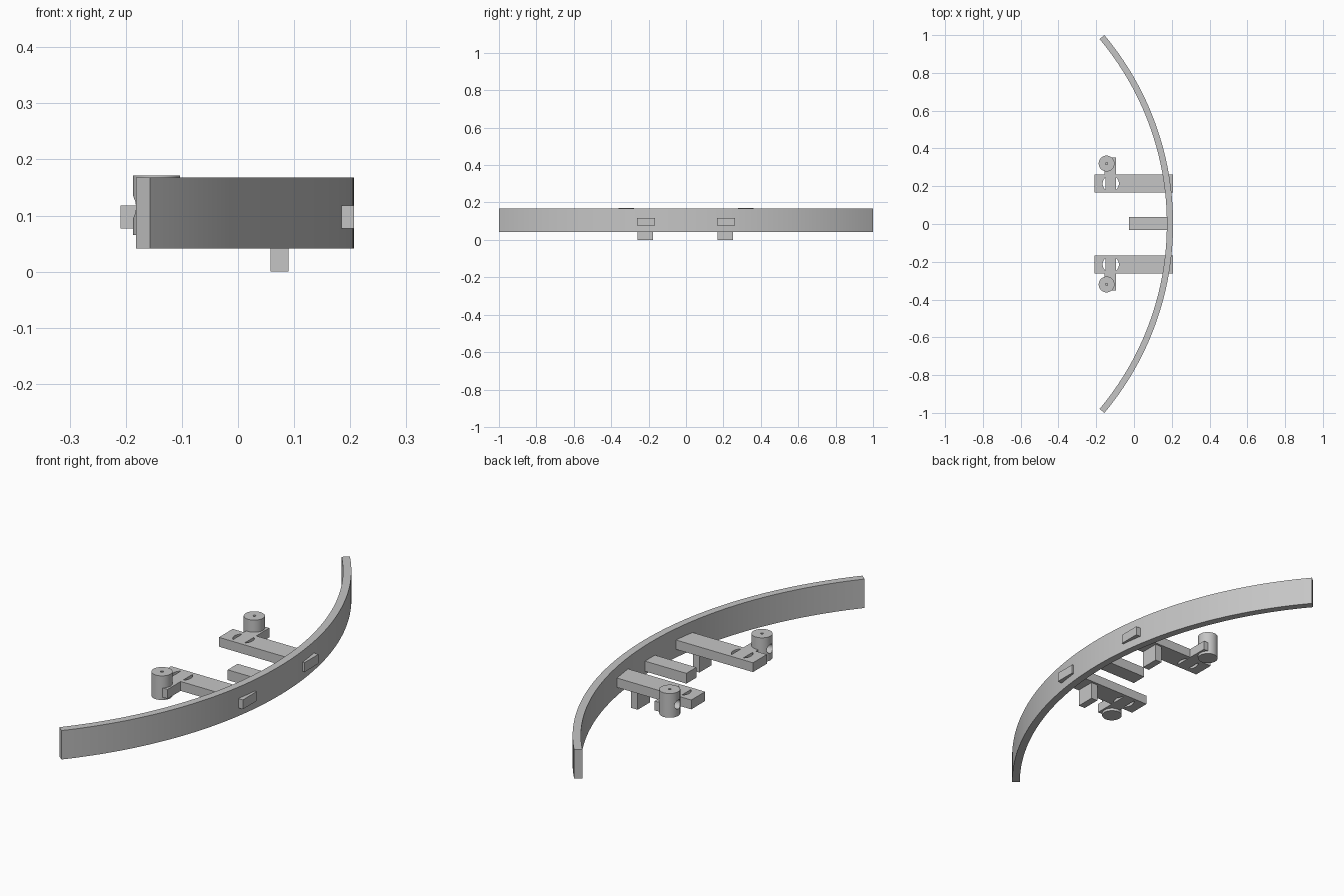
import bpy, bmesh, math

cube = bpy.data.objects.get("Cube")
if cube:
    bpy.data.objects.remove(cube, do_unlink=True)

GREY = (0.56, 0.56, 0.56, 1)
grey = bpy.data.materials.new("plain_grey")
grey.use_nodes = True
grey.diffuse_color = GREY
grey.node_tree.nodes["Principled BSDF"].inputs["Base Color"].default_value = GREY


def prism(name, outline, z0, z1):
    """Extrude a flat outline between two heights."""
    bm = bmesh.new()
    face = bm.faces.new([bm.verts.new((x, y, z0)) for x, y in outline])
    ext = bmesh.ops.extrude_face_region(bm, geom=[face])
    top = [v for v in ext["geom"] if isinstance(v, bmesh.types.BMVert)]
    bmesh.ops.translate(bm, verts=top, vec=(0, 0, z1 - z0))
    bmesh.ops.recalc_face_normals(bm, faces=bm.faces[:])
    mesh = bpy.data.meshes.new(name)
    bm.to_mesh(mesh)
    bm.free()
    mesh.materials.append(grey)
    obj = bpy.data.objects.new(name, mesh)
    bpy.context.collection.objects.link(obj)
    return obj


def box(name, x0, x1, y0, y1, z0, z1):
    return prism(name, [(x0, y0), (x1, y0), (x1, y1), (x0, y1)], z0, z1)


def arc(cx, cy, r, a0, a1, n):
    return [(cx + r * math.cos(a0 + (a1 - a0) * i / n),
             cy + r * math.sin(a0 + (a1 - a0) * i / n)) for i in range(n + 1)]


def disc(cx, cy, r, n):
    return arc(cx, cy, r, 0, math.tau, n)[:-1]


def activate(obj):
    bpy.ops.object.select_all(action='DESELECT')
    obj.select_set(True)
    bpy.context.view_layer.objects.active = obj


def cut(obj, cutter):
    activate(obj)
    mod = obj.modifiers.new("cut", 'BOOLEAN')
    mod.operation = 'DIFFERENCE'
    mod.solver = 'EXACT'
    mod.object = cutter
    bpy.context.view_layer.update()
    bpy.ops.object.modifier_apply(modifier=mod.name)
    bpy.data.objects.remove(cutter, do_unlink=True)


def smooth(obj):
    activate(obj)
    bpy.ops.object.shade_smooth_by_angle(angle=math.radians(30))


# Curved band
R, THICK, APEX = 1.556, 0.033, 0.207
half = math.asin(1 / R)
cx = APEX - R
band = prism("curved_band",
             arc(cx, 0, R, -half, half, 64) + arc(cx, 0, R - THICK, half, -half, 64),
             0.041, 0.168)
smooth(band)

# Short middle block behind the band
box("middle_block", -0.027, 0.185, -0.033, 0.036, 0.055, 0.1)

for side, s in (("left", 1), ("right", -1)):
    bar_y = s * 0.214

    # Arm passing through the band, with two half-moon slots
    arm = box(side + "_arm", -0.209, 0.207, bar_y - 0.048, bar_y + 0.048, 0.077, 0.118)
    spread = math.acos(0.028 / 0.043)
    for middle in (0, math.pi):
        cut(arm, prism("slot_cutter",
                       arc(-0.123, bar_y, 0.043, middle - spread, middle + spread, 12),
                       0.05, 0.15))
    smooth(arm)

    # Foot under the arm
    foot_y = bar_y - 0.004
    box(side + "_foot", 0.058, 0.09, foot_y - 0.042, foot_y + 0.042, 0, 0.08)

    # Upright cylinder with an axial bore and a side hole
    post_y = s * 0.32
    post = prism(side + "_cylinder", disc(-0.145, post_y, 0.042, 40), 0.065, 0.171)
    cut(post, prism("bore_cutter", disc(-0.145, post_y, 0.006, 16), 0.13, 0.2))
    hole = prism("side_hole_cutter", disc(0, 0, 0.02, 24), 0, 0.06)
    hole.rotation_euler = (0, math.pi / 2, 0)
    hole.location = (-0.21, post_y, 0.115)
    cut(post, hole)
    smooth(post)

    # Bracket joining the cylinder to the arm
    y0, y1 = sorted((s * 0.255, s * 0.353))
    bracket = box(side + "_bracket", -0.155, -0.095, y0, y1, 0.077, 0.118)
    cut(bracket, prism("bracket_cutter", disc(-0.145, post_y, 0.04, 40), 0.05, 0.15))
